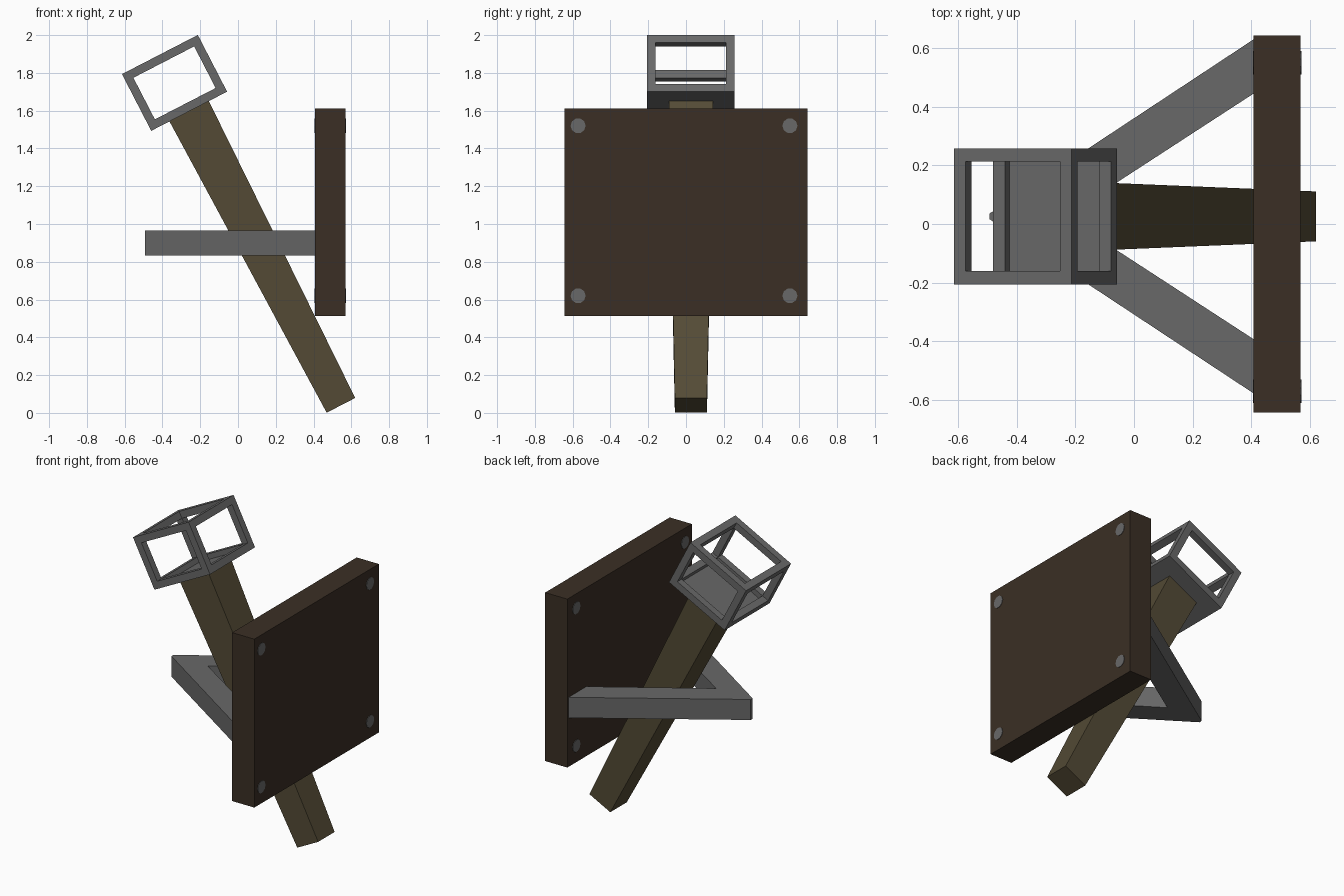
import bpy, bmesh, math
from mathutils import Matrix, Vector

if "Cube" in bpy.data.objects:
    bpy.data.objects.remove(bpy.data.objects["Cube"])

CY = 0.026                                     # symmetry plane of holder and torch
TILT = Matrix.Translation((0.545, CY, 0.04)) @ Matrix.Rotation(math.radians(-27.3), 4, 'Y')
STICK_LEN = 1.752


def material(name, rgb):
    m = bpy.data.materials.new(name)
    m.diffuse_color = (*rgb, 1)
    m.use_nodes = True
    m.node_tree.nodes["Principled BSDF"].inputs["Base Color"].default_value = m.diffuse_color
    return m


iron = material("grey_iron", (0.14, 0.14, 0.14))
plank = material("dark_wood", (0.043, 0.028, 0.018))
stick_wood = material("olive_wood", (0.088, 0.07, 0.036))


def finish(bm, name, mat, matrix=None):
    if matrix:
        bm.transform(matrix)
    bmesh.ops.recalc_face_normals(bm, faces=bm.faces[:])
    me = bpy.data.meshes.new(name)
    bm.to_mesh(me)
    bm.free()
    me.materials.append(mat)
    ob = bpy.data.objects.new(name, me)
    bpy.context.collection.objects.link(ob)
    return ob


def box(name, lo, hi, mat, matrix=None, taper=1.0):
    """Box between two corners; taper scales the top face."""
    lo, hi = Vector(lo), Vector(hi)
    bm = bmesh.new()
    bmesh.ops.create_cube(bm, size=1)
    for v in bm.verts:
        s = taper if v.co.z > 0 else 1.0
        v.co = Vector(((lo[i] + hi[i]) / 2 + v.co[i] * (hi[i] - lo[i]) for i in range(3)))
        v.co.x *= s
        v.co.y *= s
    return finish(bm, name, mat, matrix)


# Wall board
box("wall_board", (0.408, -0.643, 0.512), (0.568, 0.642, 1.612), plank)

# Rivets running through the board at its corners
for y in (-0.571, 0.55):
    for z in (0.62, 1.52):
        bm = bmesh.new()
        bmesh.ops.create_cone(bm, cap_ends=True, segments=10, radius1=0.04,
                              radius2=0.04, depth=0.166)
        finish(bm, "rivet", iron,
               Matrix.Translation((0.488, y, z)) @ Matrix.Rotation(math.pi / 2, 4, 'Y'))

# V-shaped bracket, extruded from its plan outline
bm = bmesh.new()
outline = [(0.41, 0.605), (-0.492, 0.01), (-0.492, -0.01), (0.41, -0.605),
           (0.41, -0.42), (-0.236, 0), (0.41, 0.42)]
face = bm.faces.new([bm.verts.new((x, CY + y, 0.832)) for x, y in outline])
ext = bmesh.ops.extrude_face_region(bm, geom=[face])
bmesh.ops.translate(bm, vec=(0, 0, 0.134),
                    verts=[g for g in ext["geom"] if isinstance(g, bmesh.types.BMVert)])
finish(bm, "v_bracket", iron)

# Tapered torch stick
box("torch_stick", (-0.085, -0.085, 0), (0.085, 0.085, STICK_LEN + 0.003),
    stick_wood, TILT, taper=1.38)

# Open cage: 3x3x3 cells, keeping only those along the cube's edges
BAR = 0.045
hx, hy, h = 0.226, 0.232, 0.338
cuts = [(-hx, -hx + BAR, hx - BAR, hx), (-hy, -hy + BAR, hy - BAR, hy),
        (0, BAR, h - BAR, h)]


def kept(c):
    return all(0 <= i <= 2 for i in c) and sum(i != 1 for i in c) >= 2


bm = bmesh.new()
for c in [(i, j, k) for i in range(3) for j in range(3) for k in range(3)]:
    if not kept(c):
        continue
    for axis in range(3):
        for side in (0, 1):
            n = list(c)
            n[axis] += 2 * side - 1
            if kept(n):
                continue
            quad = []
            for a, b in ((0, 0), (1, 0), (1, 1), (0, 1)):
                p = list(c)
                p[axis] += side
                p[(axis + 1) % 3] += a
                p[(axis + 2) % 3] += b
                quad.append(bm.verts.new([cuts[d][p[d]] for d in range(3)]))
            bm.faces.new(quad)
bmesh.ops.remove_doubles(bm, verts=bm.verts[:], dist=1e-4)
cage_frame = TILT @ Matrix.Translation((0, 0, STICK_LEN))
finish(bm, "torch_cage", iron, cage_frame)

# Thin floor closing the bottom of the cage
box("cage_floor", (-hx + BAR, -hy + BAR, 0), (hx - BAR, hy - BAR, 0.012), iron, cage_frame)
